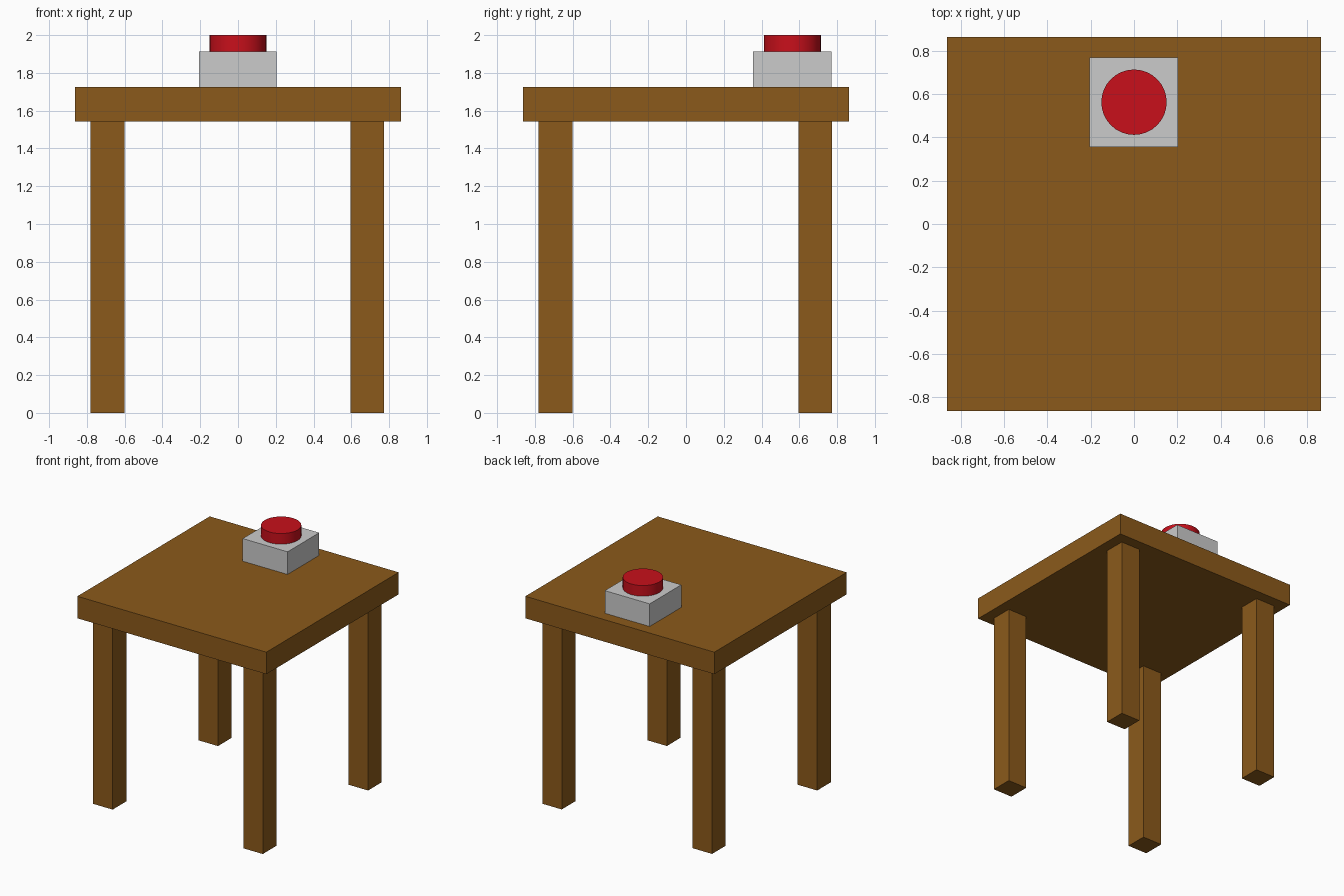
import bpy

if "Cube" in bpy.data.objects:
    bpy.data.objects.remove(bpy.data.objects["Cube"])


def material(name, rgb):
    m = bpy.data.materials.new(name)
    m.diffuse_color = (*rgb, 1.0)
    m.use_nodes = True
    m.node_tree.nodes["Principled BSDF"].inputs["Base Color"].default_value = m.diffuse_color
    return m


wood = material("brown_wood", (0.26, 0.102, 0.011))
red = material("red_plastic", (0.58, 0.005, 0.011))


def finish(name, mat):
    ob = bpy.context.object
    ob.name = name
    if mat:
        ob.data.materials.append(mat)
    return ob


def box(name, x, y, z, mat=None):
    """Box from (min, max) ranges on each axis."""
    bpy.ops.mesh.primitive_cube_add(size=1, location=[(a + b) / 2 for a, b in (x, y, z)])
    bpy.context.object.scale = [b - a for a, b in (x, y, z)]
    bpy.ops.object.transform_apply(location=False, rotation=False, scale=True)
    return finish(name, mat)


# Table top
box("table_top", (-0.864, 0.864), (-0.864, 0.864), (1.543, 1.725), wood)

# Four legs
low, high = (-0.78, -0.60), (0.595, 0.773)
for y_name, y in (("front", low), ("back", high)):
    for x_name, x in (("left", low), ("right", high)):
        box(f"{y_name}_{x_name}_leg", x, y, (0.0, 1.543), wood)

# Push button: grey housing and red cap
box("button_housing", (-0.206, 0.204), (0.356, 0.769), (1.725, 1.912))
bpy.ops.mesh.primitive_cylinder_add(vertices=32, radius=0.151, depth=0.088,
                                    location=(0.0, 0.563, 1.956))
finish("button_cap", red)
bpy.ops.object.shade_smooth_by_angle()
